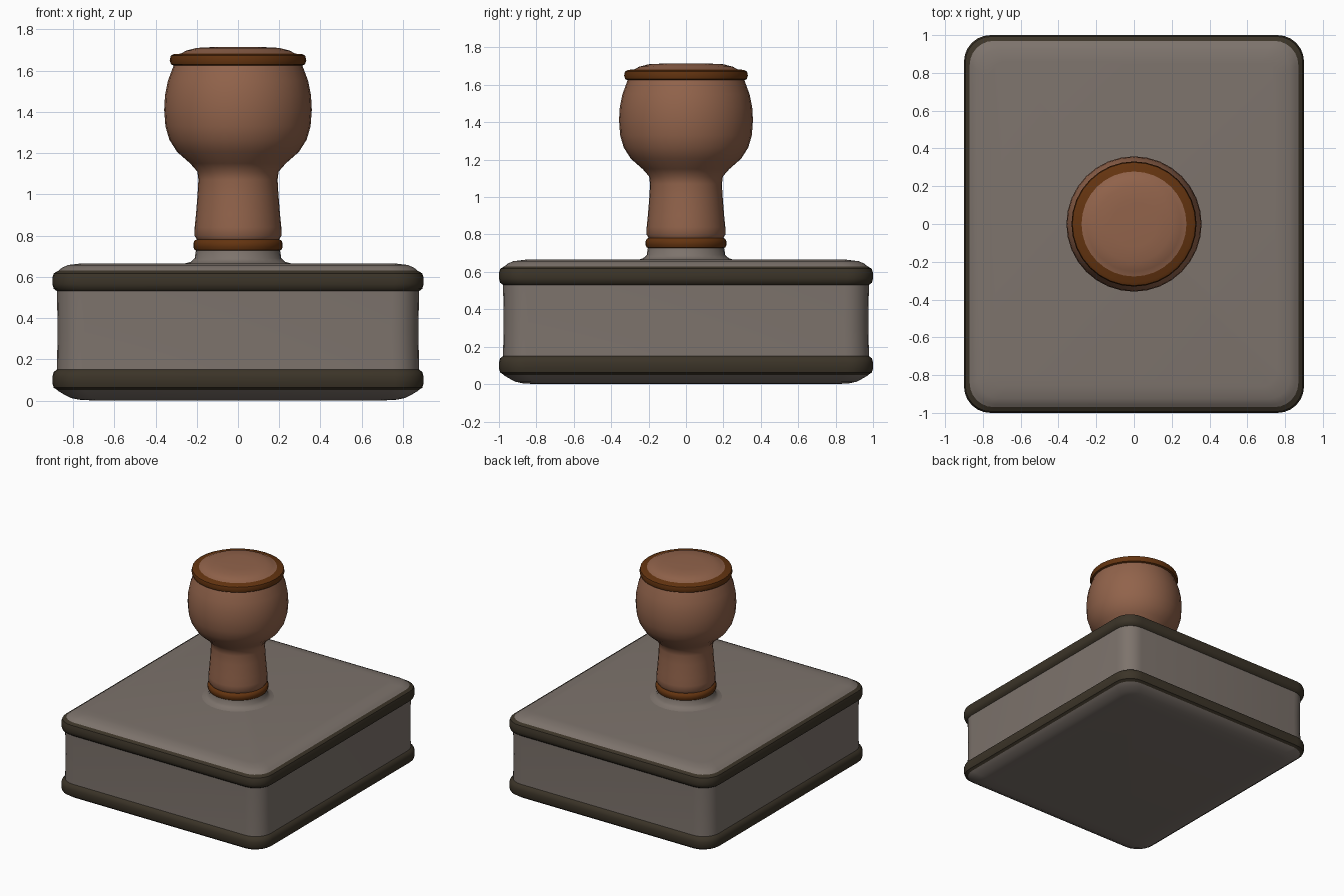
import bpy, bmesh, math

if "Cube" in bpy.data.objects:
    bpy.data.objects.remove(bpy.data.objects["Cube"])


def material(name, rgb):
    m = bpy.data.materials.new(name)
    m.diffuse_color = (*rgb, 1)
    m.use_nodes = True
    m.node_tree.nodes["Principled BSDF"].inputs["Base Color"].default_value = m.diffuse_color
    return m


STONE = material("warm grey", (0.205, 0.172, 0.150))
BAND = material("dark band", (0.044, 0.034, 0.021))
WOOD = material("brown wood", (0.285, 0.125, 0.070))
RING = material("dark wood ring", (0.127, 0.034, 0.005))


def circle(r, n=32):
    return [(r * math.cos(2 * math.pi * i / n), r * math.sin(2 * math.pi * i / n)) for i in range(n)]


def rounded_rect(hx, hy, r, n=7):
    pts = []
    for k, (sx, sy) in enumerate([(1, 1), (-1, 1), (-1, -1), (1, -1)]):
        for i in range(n):
            a = math.pi / 2 * (k + i / (n - 1))
            pts.append((sx * (hx - r) + r * math.cos(a), sy * (hy - r) + r * math.sin(a)))
    return pts


def loft(name, sections, mats, cap_bottom):
    """Skin a stack of (outline, z, material index of the strip above)."""
    bm = bmesh.new()
    loops = [[bm.verts.new((x, y, z)) for x, y in pts] for pts, z, _ in sections]
    for lo, hi, sec in zip(loops, loops[1:], sections):
        for i in range(len(lo)):
            j = (i + 1) % len(lo)
            bm.faces.new((lo[i], lo[j], hi[j], hi[i])).material_index = sec[2]
    bm.faces.new(loops[-1]).material_index = 0
    if cap_bottom:
        bm.faces.new(loops[0][::-1]).material_index = 0
    me = bpy.data.meshes.new(name)
    bm.to_mesh(me)
    bm.free()
    for m in mats:
        me.materials.append(m)
    ob = bpy.data.objects.new(name, me)
    bpy.context.collection.objects.link(ob)
    bpy.ops.object.select_all(action='DESELECT')
    ob.select_set(True)
    bpy.context.view_layer.objects.active = ob
    bpy.ops.object.shade_smooth_by_angle(angle=math.radians(42))
    return ob


# Block with two raised bands: (inset from outline, z, material of strip above)
block = [(0.13, 0.004, 0), (0.09, 0.012, 0), (0.055, 0.03, 0), (0.03, 0.045, 0),
         (0.025, 0.05, 1), (0.006, 0.062, 1), (0.0, 0.085, 1), (0.0, 0.115, 1),
         (0.006, 0.138, 1), (0.022, 0.15, 0),
         (0.025, 0.34, 0),
         (0.022, 0.53, 1), (0.006, 0.542, 1), (0.0, 0.565, 1), (0.0, 0.595, 1),
         (0.007, 0.617, 1), (0.03, 0.63, 0),
         (0.045, 0.643, 0), (0.075, 0.657, 0), (0.14, 0.665, 0)]
block.insert(0, (0.2, 0.0, 0))
loft("stamp_block",
     [(rounded_rect(0.9 - d, 1.0 - d, max(0.14 - d * 0.4, 0.05)), z, m) for d, z, m in block],
     [STONE, BAND], True)

# Flared collar joining block and handle
collar = [(0.26, 0.664), (0.23, 0.672), (0.21, 0.69), (0.203, 0.735)]
loft("collar", [(circle(r), z, 0) for r, z in collar], [STONE], False)

# Turned handle with a ring at the foot and another near the top
handle = [(0.195, 0.725, 1), (0.21, 0.73, 1), (0.217, 0.745, 1), (0.217, 0.762, 1),
          (0.21, 0.777, 1), (0.2, 0.782, 0), (0.211, 0.80, 0), (0.21, 0.84, 0), (0.204, 0.90, 0),
          (0.196, 1.0, 0), (0.192, 1.07, 0), (0.197, 1.11, 0), (0.232, 1.15, 0),
          (0.295, 1.205, 0), (0.333, 1.265, 0), (0.352, 1.33, 0), (0.358, 1.41, 0),
          (0.354, 1.48, 0), (0.34, 1.55, 0), (0.312, 1.625, 1),
          (0.325, 1.63, 1), (0.331, 1.65, 1), (0.326, 1.672, 1), (0.31, 1.68, 1),
          (0.278, 1.682, 0), (0.25, 1.697, 0), (0.2, 1.71, 0), (0.12, 1.714, 0)]
loft("handle", [(circle(r), z, m) for r, z, m in handle], [WOOD, RING], True)
